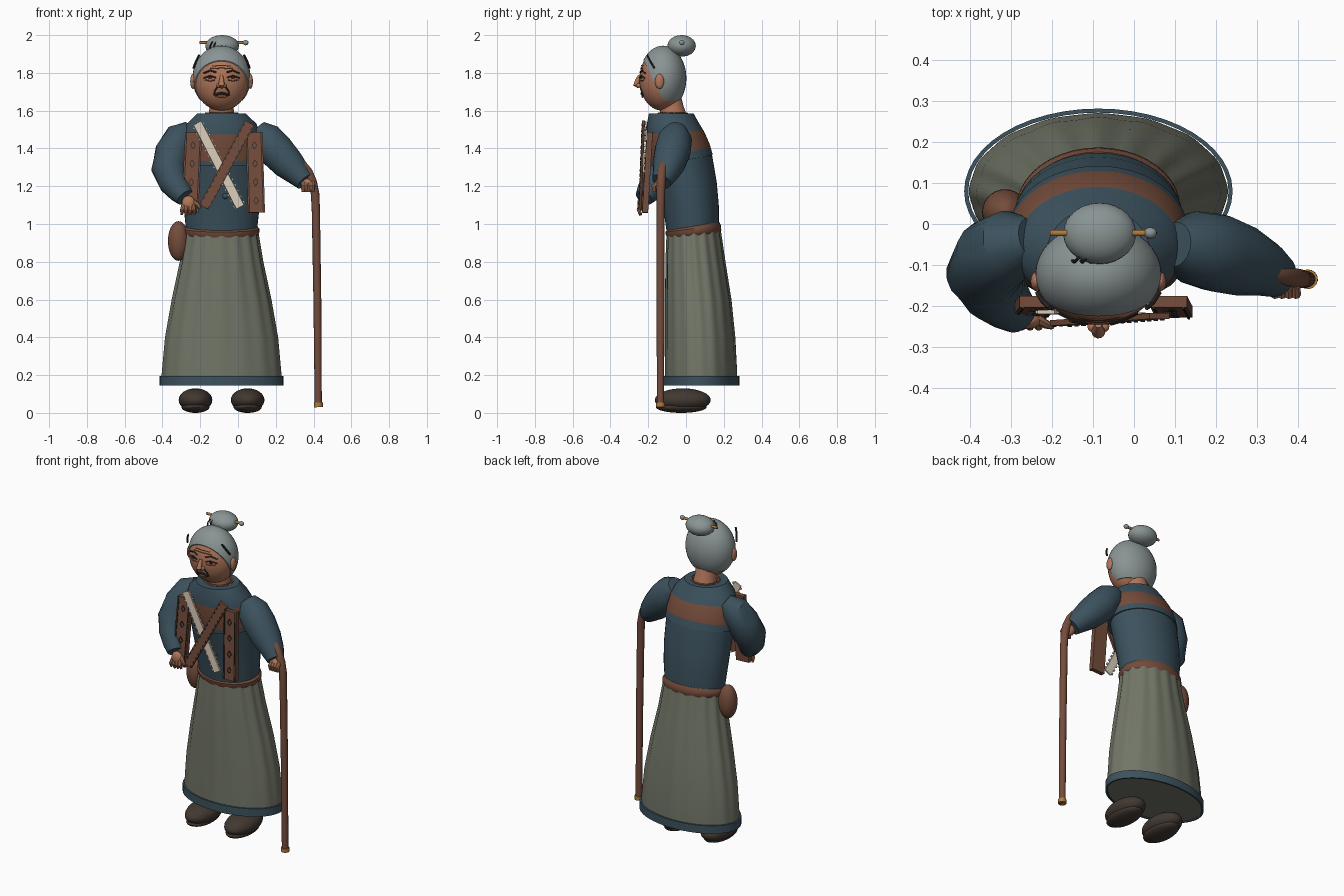
import bpy, bmesh, math
from mathutils import Vector, Matrix

if "Cube" in bpy.data.objects:
    bpy.data.objects.remove(bpy.data.objects["Cube"])

CX = -0.087  # body centre line


def mat(name, r, g, b):
    m = bpy.data.materials.new(name)
    lin = lambda c: (c / 255 / 12.92) if c < 11 else ((c / 255 + 0.055) / 1.055) ** 2.4
    m.diffuse_color = (lin(r), lin(g), lin(b), 1)
    m.use_nodes = True
    m.node_tree.nodes["Principled BSDF"].inputs["Base Color"].default_value = m.diffuse_color
    return m


TEAL = mat("teal cloth", 60, 82, 94)
SKIRT = mat("sage cloth", 114, 118, 103)
HAIR = mat("grey hair", 138, 148, 148)
SKIN = mat("skin", 176, 118, 90)
BROWN = mat("brown leather", 116, 76, 59)
SHOE = mat("dark shoe", 66, 56, 49)
CREAM = mat("cream cloth", 220, 206, 186)
BRASS = mat("brass", 176, 122, 62)
DARK = mat("dark line", 48, 42, 40)


def finish(bm, name, *mats, angle=0.65):
    bmesh.ops.recalc_face_normals(bm, faces=bm.faces[:])
    for f in bm.faces:
        f.smooth = True
    for e in bm.edges:
        if len(e.link_faces) == 2 and e.calc_face_angle(0) > angle:
            e.smooth = False
    me = bpy.data.meshes.new(name)
    bm.to_mesh(me)
    bm.free()
    for m in mats:
        me.materials.append(m)
    ob = bpy.data.objects.new(name, me)
    bpy.context.collection.objects.link(ob)
    return ob


def skin_rings(bm, rings, caps=True):
    rows = [[bm.verts.new(p) for p in r] for r in rings]
    n = len(rows[0])
    for a, b in zip(rows, rows[1:]):
        for i in range(n):
            bm.faces.new((a[i], a[(i + 1) % n], b[(i + 1) % n], b[i]))
    if caps:
        bm.faces.new(rows[0][::-1])
        bm.faces.new(rows[-1])


def loft(rings, n=40, caps=True, pleats=0):
    """Rings are (z, centre y, radius x, radius y, tilt, pleat depth)."""
    bm, out = bmesh.new(), []
    for z, cy, rx, ry, tilt, d in rings:
        row = []
        for i in range(n):
            a = math.tau * i / n
            k = 1 + d * math.cos(pleats * a)
            y = ry * k * math.sin(a)
            row.append((CX + rx * k * math.cos(a), cy + y, z + tilt * y))
        out.append(row)
    skin_rings(bm, out, caps)
    return bm


def ellipsoid(name, c, r, m, u=28, v=16, rot=None):
    bm = bmesh.new()
    bmesh.ops.create_uvsphere(bm, u_segments=u, v_segments=v, radius=1)
    mx = Matrix.Translation(c) @ (rot or Matrix()) @ Matrix.Diagonal((*r, 1))
    bmesh.ops.transform(bm, matrix=mx, verts=bm.verts[:])
    return finish(bm, name, m)


def tube(name, pts, rads, m, n=10):
    pts = [Vector(p) for p in pts]
    if not isinstance(rads, (list, tuple)):
        rads = [rads] * len(pts)
    bm, out = bmesh.new(), []
    up = Vector((0.13, 1, 0.11))
    for i, p in enumerate(pts):
        t = (pts[min(i + 1, len(pts) - 1)] - pts[max(i - 1, 0)]).normalized()
        a = t.cross(up).normalized()
        b = t.cross(a)
        out.append([p + rads[i] * (a * math.cos(math.tau * k / n) + b * math.sin(math.tau * k / n))
                    for k in range(n)])
    skin_rings(bm, out)
    return finish(bm, name, m)


def plate(name, p0, p1, w, t, m):
    """Flat strip from p0 to p1, facing the front."""
    p0, p1 = Vector(p0), Vector(p1)
    d = (p1 - p0).normalized()
    side = d.cross(Vector((0, 1, 0))).normalized()
    nrm = side.cross(d)
    mx = Matrix((side * w, nrm * t, d * (p1 - p0).length)).transposed().to_4x4()
    bm = bmesh.new()
    bmesh.ops.create_cube(bm, size=1, matrix=Matrix.Translation((p0 + p1) / 2) @ mx)
    return finish(bm, name, m)


# Skirt, hem and belt
finish(loft([(0.15, 0.08, 0.315, 0.19, 0, 0.004), (0.21, 0.08, 0.315, 0.19, 0, 0.006),
             (0.4, 0.075, 0.296, 0.184, 0, 0.012), (0.6, 0.065, 0.26, 0.173, 0, 0.016),
             (0.8, 0.05, 0.217, 0.156, 0, 0.02), (0.96, 0.04, 0.19, 0.14, 0.1, 0.025)],
            96, True, 16), "skirt", SKIRT)
finish(loft([(z, 0.08, r, r - 0.126, 0, 0) for z, r in
             ((0.145, 0.318), (0.145, 0.328), (0.195, 0.328), (0.195, 0.318), (0.145, 0.318))], 48, False),
       "skirt_hem", TEAL)
finish(loft([(0.94, 0.04, 0.19, 0.14, 0.08, 0), (0.955, 0.04, 0.2, 0.147, 0.08, 0),
             (0.975, 0.038, 0.2, 0.147, 0.12, 0), (0.99, 0.038, 0.188, 0.138, 0.14, 0)]), "belt", BROWN)
ellipsoid("belt_pouch", (-0.315, 0.03, 0.91), (0.056, 0.055, 0.105), BROWN)

# Lower jacket and the upper yoke with its tilted brown band
finish(loft([(0.97, 0.036, 0.188, 0.138, 0.1, 0), (1.08, 0.028, 0.2, 0.146, 0.1, 0),
             (1.2, 0.01, 0.208, 0.153, 0.12, 0), (1.35, -0.022, 0.212, 0.158, 0.18, 0)]), "jacket", TEAL)
bm = loft([(1.335, -0.022, 0.212, 0.158, 0.18, 0), (1.335, -0.024, 0.221, 0.166, 0.18, 0),
           (1.4, -0.038, 0.219, 0.163, 0.15, 0), (1.47, -0.055, 0.208, 0.153, 0.1, 0),
           (1.53, -0.07, 0.185, 0.138, 0.04, 0), (1.585, -0.078, 0.128, 0.118, 0, 0)], 48)
lo, hi = (Vector((0, 0.06, 1.39)), Vector((0, -0.24, 1))), (Vector((0, 0.06, 1.495)), Vector((0, -0.08, 1)))
for co, no in (lo, hi):
    bmesh.ops.bisect_plane(bm, geom=bm.verts[:] + bm.edges[:] + bm.faces[:], plane_co=co, plane_no=no)
for f in bm.faces:
    c = f.calc_center_median()
    f.material_index = int((c - lo[0]).dot(lo[1]) > 0 and (c - hi[0]).dot(hi[1]) < 0)
finish(bm, "jacket_yoke", TEAL, BROWN)
for z, y in ((1.28, -0.147), (1.15, -0.128)):
    ellipsoid("jacket_button", (-0.068, y, z), (0.018, 0.014, 0.018), TEAL, 14, 8)

# Shoes
for x in (CX - 0.138, CX + 0.138):
    ellipsoid("shoe", (x, -0.017, 0.068), (0.089, 0.148, 0.062), SHOE)
    ellipsoid("shoe_sole", (x, -0.025, 0.032), (0.075, 0.135, 0.032), SHOE)

# Neck, head, hair cut back to the hairline
tube("neck", [(CX, -0.065, 1.55), (CX, -0.075, 1.61), (CX, -0.1, 1.7)], [0.075, 0.064, 0.066], SKIN, 24)
tube("collar", [(CX + 0.082 * math.cos(a), -0.07 + 0.075 * math.sin(a), 1.583)
                for a in (math.tau * i / 24 for i in range(25))], 0.008, BROWN, 6)
HC, HR = Vector((CX, -0.125, 1.765)), Vector((0.146, 0.122, 0.165))
ellipsoid("head", HC, HR, SKIN, 36, 22)
bm = bmesh.new()
bmesh.ops.create_uvsphere(bm, u_segments=36, v_segments=24, radius=1)
bmesh.ops.transform(bm, matrix=Matrix.Translation((CX, -0.122, 1.772)) @ Matrix.Diagonal((0.154, 0.124, 0.172, 1)),
                    verts=bm.verts[:])
for no in ((0, 2, 1), (0, 0, 1)):
    bmesh.ops.bisect_plane(bm, geom=bm.verts[:] + bm.edges[:] + bm.faces[:], clear_inner=True,
                           plane_co=(0, -0.12, 1.655), plane_no=no)
    bmesh.ops.holes_fill(bm, edges=[e for e in bm.edges if e.is_boundary])
finish(bm, "hair", HAIR)
ellipsoid("hair_bun", (CX + 0.003, -0.023, 1.943), (0.089, 0.075, 0.057), HAIR)
tube("hair_pin", [(-0.205, -0.022, 1.96), (0.035, -0.022, 1.96)], 0.008, BRASS)
ellipsoid("hair_pin_bead", (0.04, -0.022, 1.96), (0.016, 0.014, 0.014), HAIR, 14, 8)
for i in range(5):
    x = -0.15 + i * 0.02
    tube("bun_strand", [(x, -0.09, 1.925), (x + 0.004, -0.093, 1.945), (x + 0.014, -0.083, 1.965)], 0.004, DARK, 6)


def on_face(x, z, lift=0.0):
    """Point on the front of the head; x is measured from the centre line."""
    k = 1 - (x / HR.x) ** 2 - ((z - HC.z) / HR.z) ** 2
    return Vector((CX + x, HC.y - HR.y * math.sqrt(max(k, 0)) - lift, z))


def line(name, xz, r, m, lift=0.001):
    tube(name, [on_face(x, z, lift) for x, z in xz], r, m, 6)


# Face: paired features first, then the middle ones
for s in (-1, 1):
    ellipsoid("ear", (CX + s * 0.152, -0.14, 1.755), (0.014, 0.024, 0.04), SKIN, 16, 10)
    tube("side_strand", [(CX + s * 0.118, -0.205, 1.895), (CX + s * 0.135, -0.19, 1.862),
                         (CX + s * 0.149, -0.168, 1.825)], 0.006, DARK, 6)
    line("brow", [(s * 0.028, 1.803), (s * 0.06, 1.812), (s * 0.095, 1.798)], 0.005, DARK)
    line("eyelid", [(s * 0.03, 1.775), (s * 0.06, 1.785), (s * 0.095, 1.772)], 0.004, DARK)
    ellipsoid("eye", on_face(s * 0.06, 1.776), (0.012, 0.006, 0.007), DARK, 12, 8)
    line("under_eye_line", [(s * 0.035, 1.762), (s * 0.06, 1.757), (s * 0.088, 1.763)], 0.003, BROWN)
    line("cheek_line", [(s * 0.022, 1.725), (s * 0.036, 1.705), (s * 0.04, 1.68)], 0.004, DARK)
    ellipsoid("nostril", on_face(s * 0.015, 1.733, 0.006), (0.012, 0.014, 0.011), SKIN, 12, 8)
tube("nose", [on_face(0, 1.785), on_face(0, 1.76, 0.01), on_face(0, 1.738, 0.018), on_face(0, 1.726, 0.004)],
     [0.008, 0.013, 0.017, 0.01], SKIN, 12)
line("mouth", [(-0.034, 1.68), (-0.018, 1.69), (0, 1.692), (0.018, 1.69), (0.034, 1.68)], 0.007, DARK)
line("lower_lip", [(-0.022, 1.677), (0, 1.675), (0.022, 1.677)], 0.007, SKIN, 0.002)
for z, w in ((1.825, 0.06), (1.839, 0.05)):
    line("forehead_line", [(-w, z - 0.003), (0, z), (w, z - 0.003)], 0.003, BROWN)

# Sleeves
tube("bent_sleeve", [(-0.25, -0.035, 1.5), (-0.3, -0.05, 1.46), (-0.345, -0.08, 1.38), (-0.365, -0.12, 1.29),
                     (-0.34, -0.165, 1.22), (-0.305, -0.2, 1.17), (-0.28, -0.222, 1.14)],
     [0.05, 0.086, 0.095, 0.094, 0.08, 0.064, 0.05], TEAL, 18)
tube("cane_sleeve", [(0.1, -0.05, 1.5), (0.145, -0.058, 1.455), (0.2, -0.07, 1.39), (0.265, -0.09, 1.32),
                     (0.32, -0.11, 1.265), (0.355, -0.13, 1.225)],
     [0.055, 0.09, 0.096, 0.087, 0.068, 0.052], TEAL, 18)

# Hands
ellipsoid("loose_palm", (-0.262, -0.235, 1.11), (0.036, 0.022, 0.04), SKIN, 16, 10)
for i in range(4):
    x = -0.288 + i * 0.017
    tube("loose_finger", [(x, -0.24, 1.1), (x - 0.008 + i * 0.004, -0.25, 1.075),
                          (x - 0.01 + i * 0.006, -0.24, 1.045 + 0.004 * abs(i - 1))], [0.012, 0.011, 0.007], SKIN, 8)
tube("loose_thumb", [(-0.24, -0.23, 1.12), (-0.215, -0.245, 1.105), (-0.2, -0.25, 1.085)],
     [0.014, 0.011, 0.008], SKIN, 8)
ellipsoid("gripping_palm", (0.368, -0.14, 1.205), (0.036, 0.028, 0.036), SKIN, 16, 10)
for i in range(4):
    x = 0.345 + i * 0.017
    tube("gripping_finger", [(x, -0.15, 1.22), (x, -0.172, 1.2), (x, -0.166, 1.17)], [0.011, 0.012, 0.009], SKIN, 8)

# Cane
tube("cane", [(0.425, -0.135, 0.03), (0.42, -0.135, 0.6), (0.412, -0.135, 1.08), (0.408, -0.134, 1.16),
              (0.395, -0.132, 1.22), (0.372, -0.128, 1.275), (0.345, -0.12, 1.31), (0.318, -0.112, 1.328)],
     [0.019, 0.021, 0.022, 0.023, 0.024, 0.024, 0.023, 0.019], BROWN, 14)
tube("cane_ferrule", [(0.4255, -0.135, 0.03), (0.425, -0.135, 0.055)], 0.024, BRASS, 14)

# Hanging front panels with diamond studs
for x0, x1 in ((-0.235, -0.255), (0.085, 0.098)):
    p0, p1 = Vector((x0, -0.19, 1.485)), Vector((x1, -0.215, 1.06))
    plate("front_panel", p0, p1, 0.09, 0.028, BROWN)
    for s in (-1, 1):
        off = Vector((s * 0.036, -0.015, 0))
        plate("panel_edge", p0 + off, p1 + off, 0.005, 0.006, DARK)
    for k in (0.16, 0.39, 0.62, 0.85):
        c = p0.lerp(p1, k) + Vector((0, -0.016, 0))
        for a, b in ((-1, 1), (1, 1)):
            for t in (-1, 1):
                plate("panel_diamond", c + Vector((a * t * 0.013, 0, 0)), c + Vector((0, 0, b * t * 0.02)),
                      0.004, 0.005, DARK)

# Crossed sashes with fringe and stitches
c0, c1 = Vector((-0.215, -0.215, 1.535)), Vector((0.012, -0.222, 1.09))
plate("cream_sash", c0, c1, 0.046, 0.01, CREAM)
b0, b1 = Vector((0.062, -0.225, 1.535)), Vector((-0.18, -0.242, 1.09))
plate("brown_sash", b0, b1, 0.056, 0.014, BROWN)
for i in range(15):
    k = (i + 0.5) / 15
    for s in (-1, 1):
        c = c0.lerp(c1, k) + Vector((s * 0.022, 0, s * 0.011))
        plate("sash_fringe", c, c + Vector((s * 0.008, 0, s * 0.004)), 0.012, 0.008, CREAM)
        b = b0.lerp(b1, k) + Vector((s * 0.019, -0.008, -s * 0.01))
        plate("sash_stitch", b, b + (b1 - b0) * 0.03, 0.004, 0.004, DARK)
